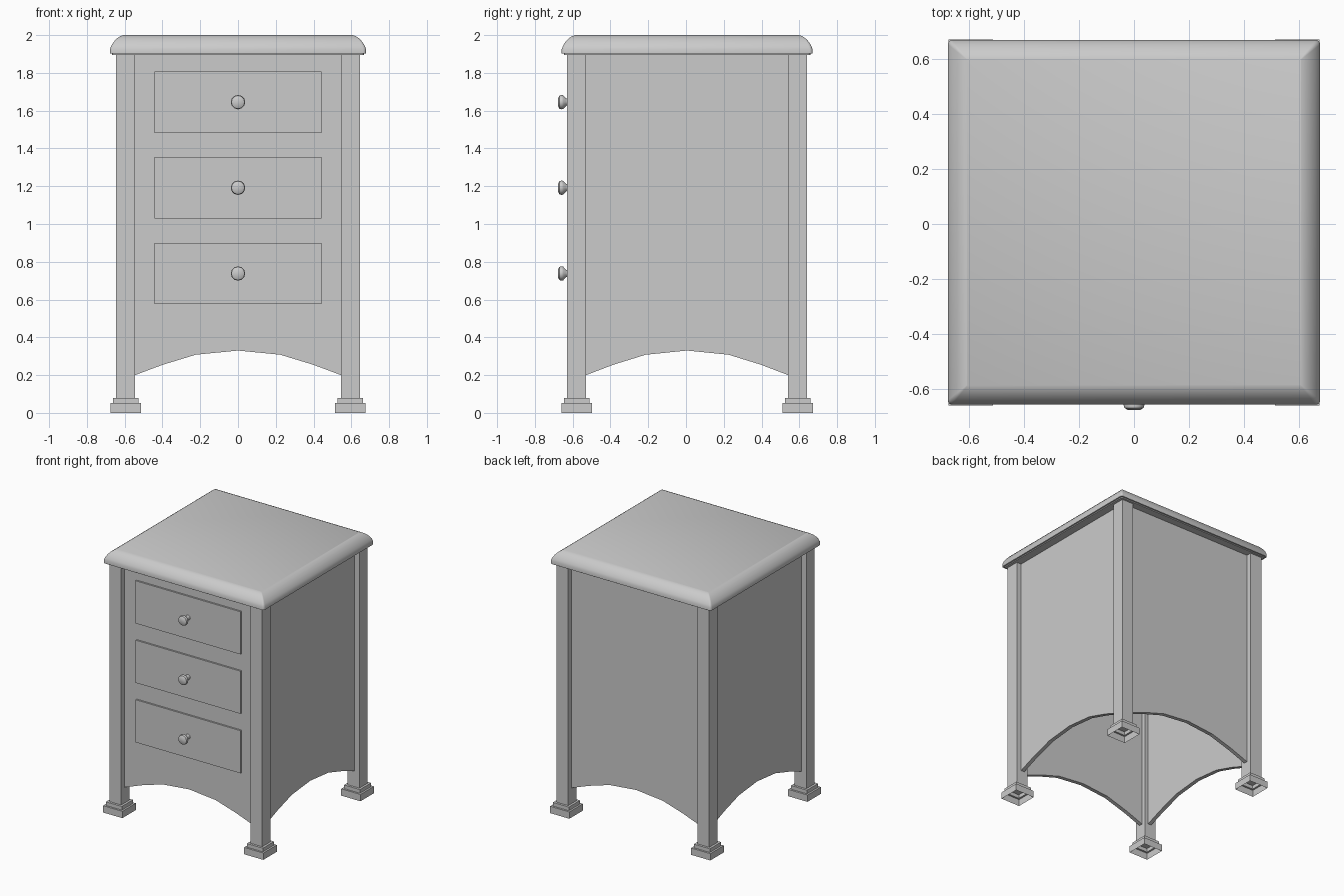
import bpy, bmesh, math
from mathutils import Vector, Matrix

cube = bpy.data.objects.get("Cube")
if cube:
    bpy.data.objects.remove(cube)

CY = 0.006                       # depth centre of the carcass
LEG_X, LEG_Y = 0.595, 0.585      # leg centres
PANEL = 0.03                     # panel thickness
FACE = 0.01                      # panel outer face beyond the leg centre

grey = bpy.data.materials.new("plain grey")
grey.use_nodes = True
COLOUR = (0.6, 0.6, 0.6, 1)
grey.diffuse_color = COLOUR
grey.node_tree.nodes["Principled BSDF"].inputs["Base Color"].default_value = COLOUR


def finish(name, bm, smooth=False):
    bmesh.ops.recalc_face_normals(bm, faces=bm.faces[:])
    mesh = bpy.data.meshes.new(name)
    bm.to_mesh(mesh)
    bm.free()
    mesh.materials.append(grey)
    ob = bpy.data.objects.new(name, mesh)
    bpy.context.collection.objects.link(ob)
    if smooth:
        bpy.ops.object.select_all(action='DESELECT')
        ob.select_set(True)
        bpy.context.view_layer.objects.active = ob
        bpy.ops.object.shade_smooth_by_angle(angle=math.radians(35))
    return ob


def box(name, centre, size):
    bm = bmesh.new()
    bmesh.ops.create_cube(bm, size=1, matrix=Matrix.LocRotScale(Vector(centre), None, Vector(size)))
    return finish(name, bm)


def loft(name, rings, cap_start, cap_end, smooth=False):
    """Bridge closed rings of equal point count."""
    bm = bmesh.new()
    loops = [[bm.verts.new(p) for p in ring] for ring in rings]
    n = len(loops[0])
    for a, b in zip(loops, loops[1:]):
        for i in range(n):
            j = (i + 1) % n
            bm.faces.new((a[i], a[j], b[j], b[i]))
    if cap_start:
        bm.faces.new(loops[0])
    if cap_end:
        bm.faces.new(loops[-1])
    return finish(name, bm, smooth)


def rounded_ring(hx, hy, z, r, steps=3):
    pts = []
    for k, (sx, sy) in enumerate(((1, 1), (-1, 1), (-1, -1), (1, -1))):
        for s in range(steps + 1):
            a = (k + s / steps) * math.pi / 2
            pts.append((sx * (hx - r) + r * math.cos(a), CY + sy * (hy - r) + r * math.sin(a), z))
    return pts


# Top slab with a rounded upper edge
edge = [(0.012, 1.895), (0.012, 1.902), (0, 1.902), (0, 1.925), (0.006, 1.942),
        (0.018, 1.962), (0.034, 1.98), (0.052, 1.993), (0.07, 2.0)]
loft("top_slab", [rounded_ring(0.678 - i, 0.664 - i, z, 0.016 - i * 0.2) for i, z in edge],
     True, True, smooth=True)

# Legs with stepped, hollow feet
foot_profile = [(0.081, 0), (0.081, 0.052), (0.067, 0.052), (0.067, 0.08), (0.049, 0.08)]
for xs, side in ((1, "left"), (-1, "right")):
    for ys, end in ((-1, "front"), (1, "back")):
        cx, cy = xs * LEG_X, CY + ys * LEG_Y
        box(f"{end}_{side}_leg", (cx, cy, 0.99), (0.1, 0.1, 1.82))
        loft(f"{end}_{side}_foot",
             [[(cx + a * h, cy + b * h, z) for a, b in ((1, 1), (-1, 1), (-1, -1), (1, -1))]
              for h, z in foot_profile], False, False)

# Panels with an arched lower edge
arch = [(-1, 0.2), (-0.73, 0.255), (-0.41, 0.308), (0, 0.33),
        (0.41, 0.308), (0.73, 0.255), (1, 0.2)]


def panel(name, half_width, distance, turn):
    outline = [(u * half_width, z) for u, z in arch] + [(half_width, 1.9), (-half_width, 1.9)]
    spin = Matrix.Translation((0, CY, 0)) @ Matrix.Rotation(turn, 4, 'Z')
    rings = [[spin @ Vector((u, -d, z)) for u, z in outline] for d in (distance, distance - PANEL)]
    loft(name, rings, True, True)


for i, name in enumerate(("front", "left", "back", "right")):
    along_x = i % 2 == 0
    panel(name + "_panel", (LEG_X if along_x else LEG_Y) - 0.05,
          (LEG_Y if along_x else LEG_X) + FACE, i * math.pi / 2)

# Drawer fronts and turned knobs
front_y = CY - LEG_Y - FACE
knob_profile = [(0.02, -0.595), (0.016, -0.625), (0.02, -0.635), (0.036, -0.65),
                (0.038, -0.658), (0.035, -0.67), (0.022, -0.677)]
for z, name in ((1.645, "top"), (1.192, "middle"), (0.738, "bottom")):
    box(name + "_drawer", (0, front_y, z), (0.885, 0.026, 0.325))
    loft(name + "_knob",
         [[(r * math.cos(t * math.tau / 12), y, z + r * math.sin(t * math.tau / 12))
           for t in range(12)] for r, y in knob_profile], True, True, smooth=True)
